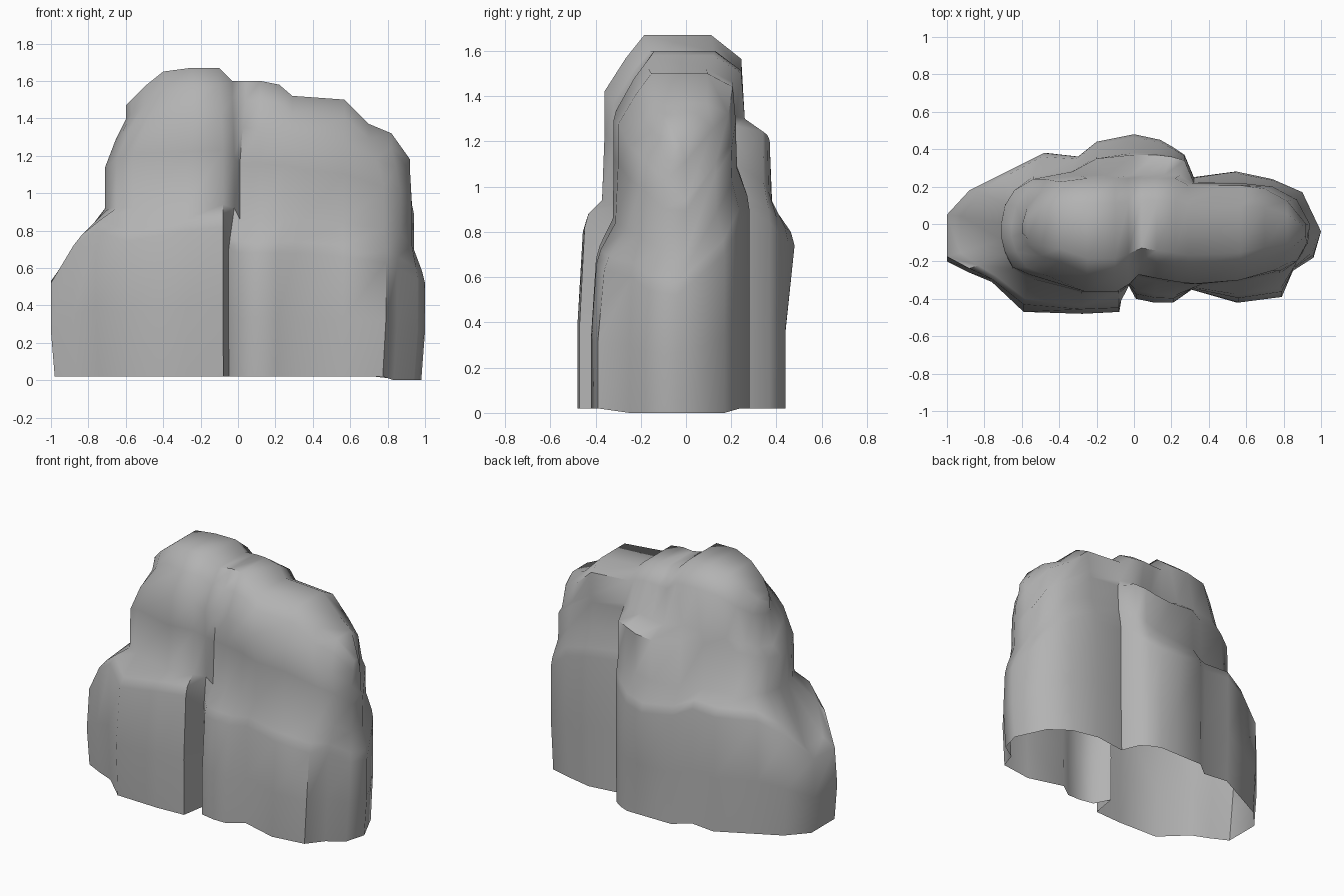
import bpy
import bmesh
import math

cube = bpy.data.objects.get("Cube")
if cube:
    bpy.data.objects.remove(cube, do_unlink=True)

# Wall stations, left to right: foot x, foot y, shoulder height, crown x, crown y
FRONT = [
    (-1, -.2, .58, -.71, -.07), (-.88, -.26, .78, -.69, -.15),
    (-.76, -.31, .86, -.65, -.23), (-.59, -.47, .8, -.56, -.27),
    (-.28, -.48, .86, -.28, -.36), (-.08, -.47, .88, -.08, -.36),
    (-.05, -.29, .76, -.02, -.32), (.01, -.4, .74, .01, -.27),
    (.11, -.42, .74, .12, -.29), (.21, -.42, .74, .25, -.31),
    (.31, -.35, .74, .36, -.32), (.56, -.42, .72, .56, -.3),
    (.79, -.39, .69, .78, -.25), (.85, -.25, .66, .87, -.2),
    (.96, -.18, .6, .93, -.1),
]
BACK = [
    (-1, .05, .59, -.71, 0), (-.88, .18, .76, -.69, .1),
    (-.72, .26, .85, -.64, .18), (-.48, .38, .86, -.54, .24),
    (-.3, .36, .86, -.33, .28), (-.2, .44, .82, -.2, .35),
    (0, .48, .8, 0, .37), (.14, .45, .82, .12, .37),
    (.21, .41, .86, .2, .36), (.27, .37, .9, .27, .34),
    (.32, .25, .98, .32, .22), (.55, .28, .96, .55, .22),
    (.74, .24, .9, .74, .2), (.9, .17, .76, .87, .13),
    (1, -.04, .58, .94, 0),
]
# Skyline along the top: x, z
CREST = [
    (-.6, 1.47), (-.57, 1.5), (-.5, 1.57), (-.4, 1.65), (-.25, 1.67),
    (-.1, 1.67), (-.03, 1.6), (.04, 1.6), (.12, 1.6), (.22, 1.58),
    (.29, 1.52), (.57, 1.5), (.7, 1.37), (.82, 1.32), (.92, 1.18),
]


def mix(a, b, t):
    return a + (b - a) * t


def column(station, crest):
    """Points of one vertical strip of rock, from the ground to the rim."""
    bx, by, shoulder, cx, cy = station
    tx, top = crest
    # The right mass steps in just above its shoulder, the left one higher up
    foot = shoulder + .12 if bx > 0 else max(.92, shoulder + .06)
    ground = 0 if bx > .84 else .02
    low_y = min(by, .44)
    # Front buttresses lean back, and the back wall narrows above its ledge
    if cy < -.03:
        lean, upper_y, upper_t, rim = .2, cy, .66, .74
    else:
        lean, upper_y, upper_t, rim = 0, min(.26, cy), .5, .94
    return [
        (bx * .98, low_y, ground),
        (bx, low_y, shoulder * .45),
        (bx, mix(by, cy, lean), shoulder - .06),
        (mix(bx, cx, .25), mix(by, cy, lean + .15), shoulder),
        (cx, mix(by, cy, .9), foot),
        (cx, cy, mix(foot, top, .4)),
        (mix(cx, tx, .5), upper_y, mix(foot, top, upper_t)),
        (tx, upper_y * rim, mix(foot, top, .86)),
    ]


def build_rock():
    bm = bmesh.new()
    front = [[bm.verts.new(p) for p in column(s, c)] for s, c in zip(FRONT, CREST)]
    back = [[bm.verts.new(p) for p in column(s, c)] for s, c in zip(BACK, CREST)]

    # Outer wall, a closed loop that stays open at the ground
    loop = front + back[::-1]
    for a, b in zip(loop, loop[1:] + loop[:1]):
        for i in range(len(a) - 1):
            bm.faces.new((a[i], b[i], b[i + 1], a[i + 1]))

    # Rounded cap from the front rim over the crest to the back rim
    ridges = []
    for f, b, (x, z) in zip(front, back, CREST):
        rim_f, rim_b = f[-1], b[-1]
        strip = [rim_f]
        for t in (.16, .74):
            strip.append(bm.verts.new((x, mix(rim_f.co.y, rim_b.co.y, t), z)))
        ridges.append(strip + [rim_b])
    for a, b in zip(ridges, ridges[1:]):
        for i in range(len(a) - 1):
            bm.faces.new((a[i], b[i], b[i + 1], a[i + 1]))
    for end in (ridges[0], ridges[-1]):
        bm.faces.new(end)

    bmesh.ops.recalc_face_normals(bm, faces=bm.faces[:])
    mesh = bpy.data.meshes.new("rock")
    bm.to_mesh(mesh)
    bm.free()
    obj = bpy.data.objects.new("rock", mesh)
    bpy.context.collection.objects.link(obj)
    return obj


# Plain grey stone
stone = bpy.data.materials.new("grey stone")
stone.use_nodes = True
grey = (.45, .45, .45, 1)
stone.diffuse_color = grey
stone.node_tree.nodes["Principled BSDF"].inputs["Base Color"].default_value = grey

rock = build_rock()
rock.data.materials.append(stone)
bpy.ops.object.select_all(action="DESELECT")
rock.select_set(True)
bpy.context.view_layer.objects.active = rock
bpy.ops.object.shade_smooth_by_angle(angle=math.radians(55))
